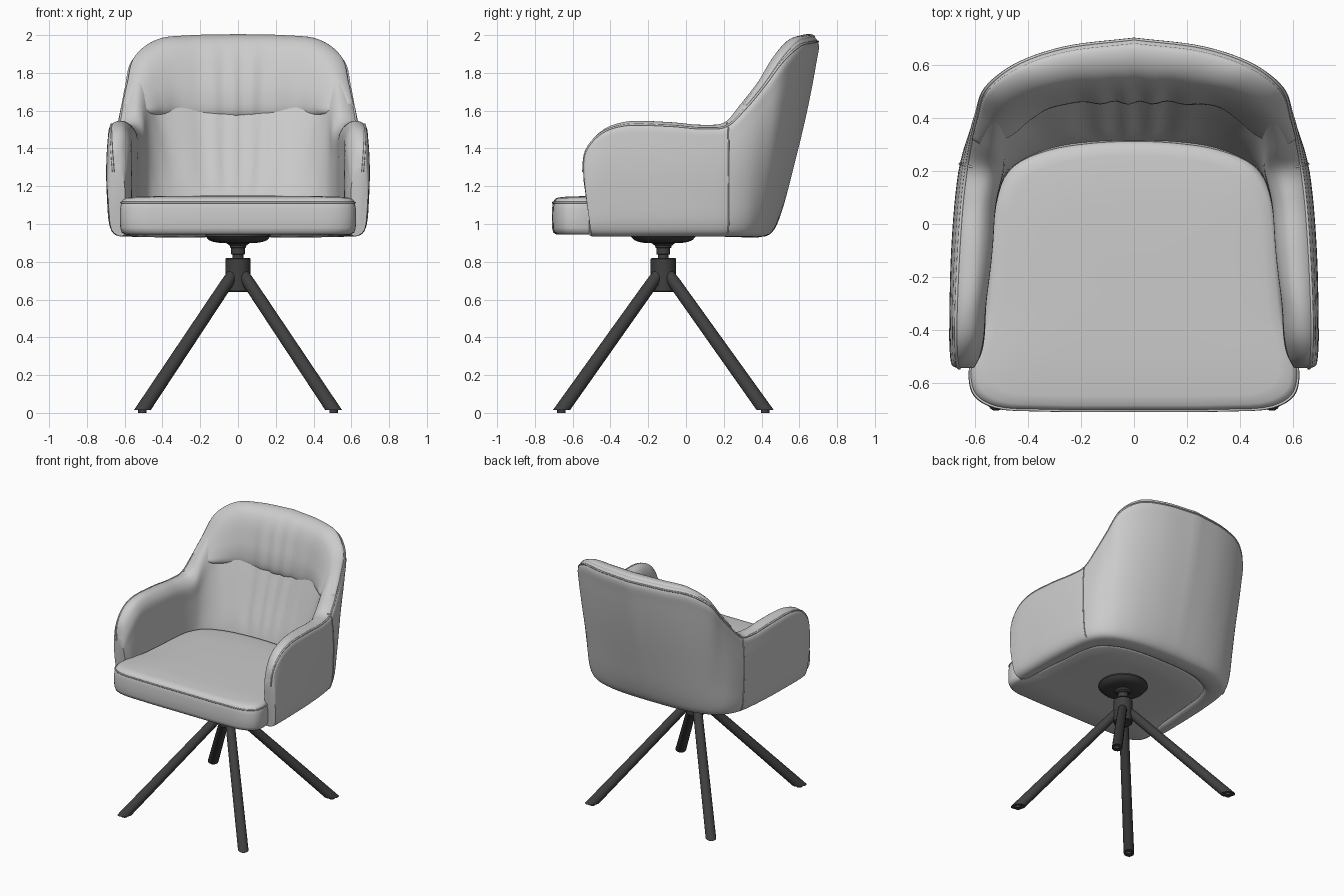
import bpy, bmesh, math
from mathutils import Vector

if "Cube" in bpy.data.objects:
    bpy.data.objects.remove(bpy.data.objects["Cube"])

def material(name, c):
    m = bpy.data.materials.new(name)
    m.diffuse_color = (c, c, c, 1)
    m.use_nodes = True
    m.node_tree.nodes["Principled BSDF"].inputs["Base Color"].default_value = m.diffuse_color
    return m

LEATHER = material("light_grey_leather", 0.60)
METAL = material("dark_grey_metal", 0.05)
Z = Vector((0, 0, 1))

def spline(pts, n, closed=False):
    """Centripetal Catmull-Rom curve through the points, n samples per span."""
    pts = [Vector(p) for p in pts]
    k = len(pts)
    ext = [pts[-1]] + pts + pts[:2] if closed else \
        [pts[0] * 2 - pts[1]] + pts + [pts[-1] * 2 - pts[-2]]
    out = []
    for i in range(k if closed else k - 1):
        p = ext[i:i + 4]
        t = [0]
        for a, b in zip(p, p[1:]):
            t.append(t[-1] + max((b - a).length, 1e-5) ** 0.5)
        for s in range(n):
            u = t[1] + (t[2] - t[1]) * s / n
            mix = lambda a, b, i, j: (a * (t[j] - u) + b * (u - t[i])) / (t[j] - t[i])
            a1, a2, a3 = mix(p[0], p[1], 0, 1), mix(p[1], p[2], 1, 2), mix(p[2], p[3], 2, 3)
            out.append(mix(mix(a1, a2, 0, 2), mix(a2, a3, 1, 3), 1, 2))
    return out if closed else out + [pts[-1]]

def loft(name, rings, mat, angle=40, folds=False):
    """Skin closed rings, cap both ends."""
    bm = bmesh.new()
    vs = [[bm.verts.new(p) for p in r] for r in rings]
    for a, b in zip(vs, vs[1:]):
        for i in range(len(a)):
            j = (i + 1) % len(a)
            bm.faces.new((a[i], a[j], b[j], b[i]))
    bm.faces.new(vs[0][::-1])
    bm.faces.new(vs[-1])
    bmesh.ops.recalc_face_normals(bm, faces=bm.faces)
    if folds:  # soft gathered folds on the front of the backrest
        bm.normal_update()
        for v in bm.verts:
            x, y, z = v.co
            if v.normal.y < -0.3 and y > 0.25 and z > 1.17:
                fade = math.exp(-(x / 0.33) ** 4) * min(1, abs(2.0 - z) * 5)
                v.co.y += 0.006 * fade * math.sin(48 * x * (1.25 - 0.25 * z) + 3 * math.sin(9 * x))
    me = bpy.data.meshes.new(name)
    bm.to_mesh(me)
    bm.free()
    me.materials.append(mat)
    ob = bpy.data.objects.new(name, me)
    bpy.context.collection.objects.link(ob)
    bpy.ops.object.select_all(action='DESELECT')
    ob.select_set(True)
    bpy.context.view_layer.objects.active = ob
    bpy.ops.object.shade_smooth_by_angle(angle=math.radians(angle))
    return ob

def piping(name, pts, cyclic=False, r=0.006):
    cu = bpy.data.curves.new(name, 'CURVE')
    cu.dimensions = '3D'
    cu.bevel_depth, cu.bevel_resolution = r, 2
    sp = cu.splines.new('POLY')
    sp.points.add(len(pts) - 1)
    for q, p in zip(sp.points, pts):
        q.co = (*p, 1)
    sp.use_cyclic_u = cyclic
    cu.materials.append(LEATHER)
    bpy.context.collection.objects.link(bpy.data.objects.new(name, cu))

def mirror(rings):
    """Continue rings that end on x = 0 to the other side."""
    return rings + [[Vector((-p.x, p.y, p.z)) for p in r] for r in rings[-2::-1]]

# Wraparound shell: outer bottom x y, rim x y z, inner bottom x y, rim width
STATIONS = [
    (.645, -.50, .655, -.545, 1.28, .60, -.52, .05),
    (.65, -.48, .665, -.53, 1.39, .575, -.48, .08),
    (.655, -.43, .67, -.46, 1.48, .565, -.42, .10),
    (.655, -.32, .67, -.34, 1.53, .56, -.30, .11),
    (.65, -.10, .66, -.10, 1.53, .54, -.10, .12),
    (.635, .10, .645, .10, 1.515, .52, .08, .12),
    (.615, .22, .63, .22, 1.53, .48, .19, .13),
    (.57, .31, .612, .32, 1.63, .42, .24, .12),
    (.50, .37, .592, .41, 1.74, .34, .275, .11),
    (.42, .405, .56, .51, 1.875, .26, .295, .10),
    (.32, .43, .45, .60, 1.96, .18, .305, .10),
    (.18, .445, .27, .665, 1.98, .10, .31, .10),
    (0, .45, 0, .70, 1.985, 0, .31, .10)]

def shell_keys(s):
    b, r, i = Vector((s[0], s[1], .94)), Vector(s[2:5]), Vector((s[5], s[6], 1.1))
    d = i - (b + r) / 2
    d.z = 0
    d.normalize()
    out = lambda f, w: b.lerp(r, f) - d * w
    top = r + d * s[7] - Z * .05
    return [b + d * .03 - Z * .005, out(.02, .005), out(.1, .025), out(.35, .034),
            out(.63, .034), out(.87, .022), out(.97, .01), r + d * s[7] * .25 + Z * .008,
            r + d * s[7] * .65 + Z * .004, top, top.lerp(i, .3) + d * .004,
            top.lerp(i, .65) + d * .004, i, i - Z * .15]

rows = spline(STATIONS, 6)
rings = mirror([spline(shell_keys(s), 4, True) for s in rows])
loft("shell", rings, LEATHER, 50, folds=True)
piping("shell_rim_piping", [r[25] for r in rings])
for side in (-1, 1):
    seam = [p + (p - Vector((0, 0, p.z))).normalized() * .001 for p in rings[36][4:28]]
    piping("side_seam", [(side * p.x, p.y, p.z) for p in seam], r=.004)

# Back cushion: lower edge points, rim is shared with the shell
LOWER = [(.56, .285, 1.61), (.46, .335, 1.59), (.39, .395, 1.58),
         (.31, .445, 1.575), (.17, .46, 1.57), (0, .46, 1.57)]

def cushion_keys(q):
    p, r = Vector(q[:3]), Vector(q[3:])
    chord = r - p
    k = chord.length / .48
    d = Vector((-chord.x, -chord.y, 0)).normalized()
    n = (d * chord.z + Z * Vector(chord.xy).length).normalized()
    at = lambda f, w: p.lerp(r, f) + n * w * k
    return [p - d * .07 * k, p - d * .02 * k - Z * .004, p + Z * .03 * k, at(.22, .06),
            at(.42, .09), at(.7, .115), at(.86, .105), at(.97, .065), at(1, .02),
            r + (d * .04 - Z * .1) * k]

rows = spline([(*p, *s[2:5]) for p, s in zip(LOWER, STATIONS[7:])], 8)
loft("back_cushion", mirror([spline(cushion_keys(q), 4, True) for q in rows]),
     LEATHER, 60, folds=True)

# Seat cushion: half outline, stacked in scaled layers
HALF = [(0, -.71), (.35, -.708), (.53, -.695), (.605, -.65), (.625, -.58), (.61, -.48),
        (.58, -.38), (.56, -.2), (.545, 0), (.525, .12), (.46, .225), (.33, .285),
        (.17, .312), (0, .32)]
outline = spline(HALF + [(-x, y) for x, y in HALF[-2:0:-1]], 4, True)
mid = Vector((0, -.2))
def layer(f, z, crown=0):
    return [Vector((*(mid + (p - mid) * f), z + crown * (1 - (p.x / .63) ** 2))) for p in outline]
LAYERS = [(.6, .945), (.955, .945), (.985, .955), (.997, .98), (1, 1.03), (.998, 1.08),
          (.99, 1.11), (.975, 1.128), (.95, 1.138), (.88, 1.144), (.6, 1.149), (.2, 1.15)]
loft("seat_cushion", [layer(*l) for l in LAYERS], LEATHER, 50)
piping("seat_piping", layer(.991, 1.113), True, .005)

# Swivel plate, neck and hub, turned around the column axis
CY = -.12
def turned(name, profile):
    loft(name, [[Vector((r * math.cos(a), CY + r * math.sin(a), z)) for a in
                 (math.tau * i / 32 for i in range(32))] for r, z in profile], METAL, 35)

turned("swivel_plate", [(.17, .948), (.172, .935), (.155, .915), (.13, .905), (.10, .90),
                        (.06, .898), (.045, .885)])
turned("neck", [(.045, .90), (.042, .875), (.036, .872), (.036, .84), (.028, .838), (.028, .80)])
turned("hub", [(.062, .82), (.067, .815), (.067, .645), (.062, .64)])

# Four splayed legs, cut level at the floor, with glides
for sx in (-1, 1):
    for sy in (-1, 1):
        top = Vector((sx * .03, CY + sy * .03, .73))
        foot = Vector((sx * .507, CY + sy * .54, .014))
        axis = (foot - top).normalized()
        u = axis.cross(Z).normalized()
        w = axis.cross(u)
        circle = lambda c, r: [c + (u * math.cos(a) + w * math.sin(a)) * r for a in
                               (math.tau * i / 20 for i in range(20))]
        cut = [p + axis * ((foot.z - p.z) / axis.z) for p in circle(foot, .037)]
        loft("leg", [circle(top, .031), circle(top.lerp(foot, .06), .033), cut], METAL)
        loft("glide", [[Vector((foot.x + .022 * math.cos(a), foot.y + .022 * math.sin(a), z))
                        for a in (math.tau * i / 16 for i in range(16))] for z in (0, .02)], METAL)
